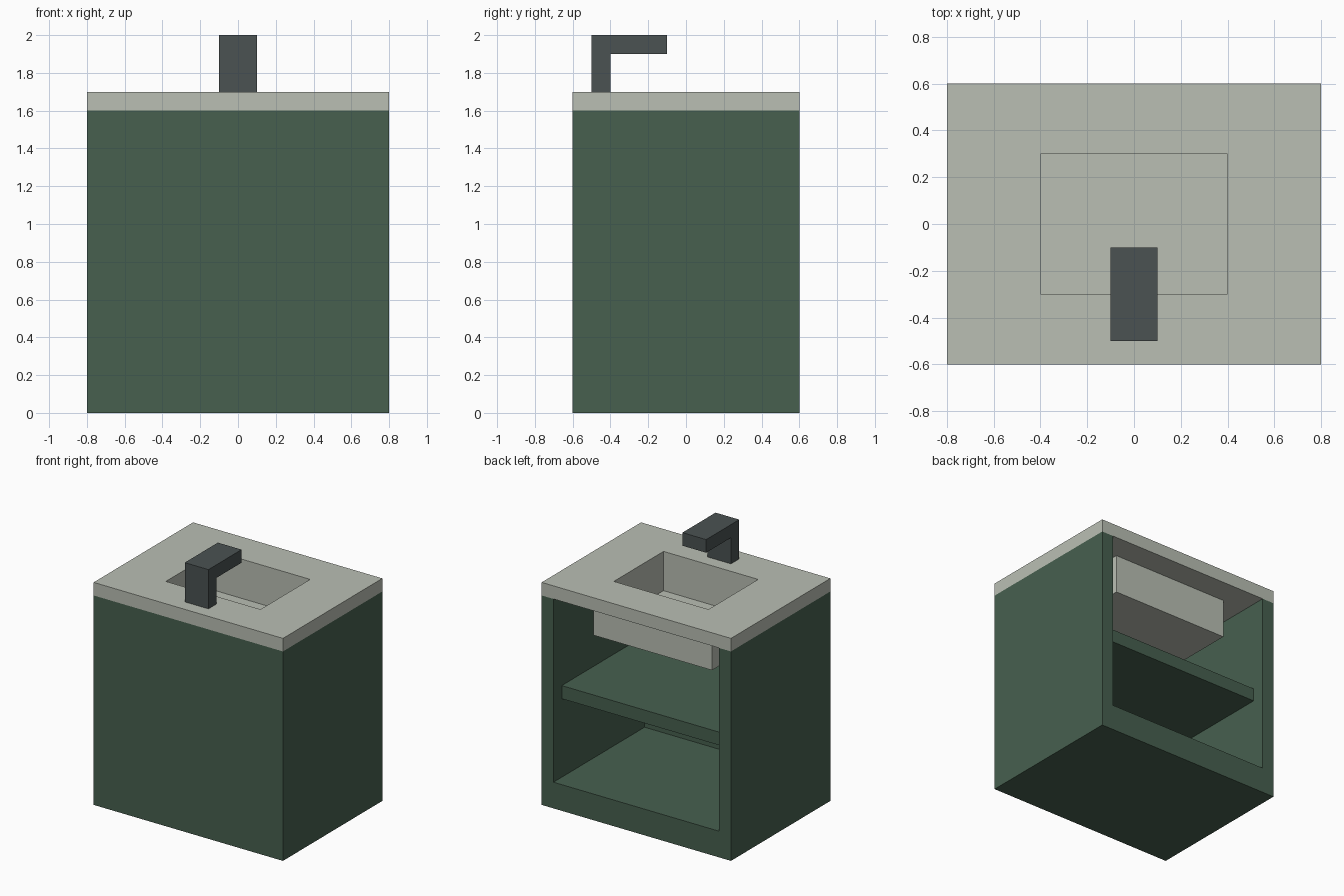
import bpy
import bmesh
from mathutils import Vector

default = bpy.data.objects.get("Cube")
if default:
    bpy.data.objects.remove(default, do_unlink=True)


def material(name, rgb):
    mat = bpy.data.materials.new(name)
    mat.use_nodes = True
    mat.diffuse_color = (*rgb, 1)
    mat.node_tree.nodes["Principled BSDF"].inputs["Base Color"].default_value = (*rgb, 1)
    return mat


green = material("cabinet green", (0.063, 0.117, 0.078))
stone = material("pale stone", (0.491, 0.521, 0.456))
metal = material("dark metal", (0.069, 0.084, 0.084))


def add_object(name, bm, mat):
    bmesh.ops.recalc_face_normals(bm, faces=bm.faces)
    mesh = bpy.data.meshes.new(name)
    bm.to_mesh(mesh)
    bm.free()
    mesh.materials.append(mat)
    obj = bpy.data.objects.new(name, mesh)
    bpy.context.scene.collection.objects.link(obj)
    return obj


def box(name, low, high, mat):
    """Box spanning two opposite corners."""
    low, high = Vector(low), Vector(high)
    bm = bmesh.new()
    bmesh.ops.create_cube(bm, size=1)
    for v in bm.verts:
        v.co = (low + high) / 2 + v.co * (high - low)
    return add_object(name, bm, mat)


def combine(obj, other, operation):
    """Apply a boolean and discard the helper."""
    mod = obj.modifiers.new(operation, 'BOOLEAN')
    mod.operation = operation
    mod.solver = 'EXACT'
    mod.object = other
    bpy.context.view_layer.objects.active = obj
    bpy.ops.object.modifier_apply(modifier=mod.name)
    bpy.data.objects.remove(other, do_unlink=True)


# Cabinet body, open at the back and under the worktop
cabinet = box("cabinet_body", (-0.8, -0.6, 0), (0.8, 0.6, 1.6), green)
cavity = box("cavity_cutter", (-0.7, -0.5, 0.2), (0.7, 0.8, 1.8), green)
combine(cabinet, cavity, 'DIFFERENCE')

# Inner shelf, set back from the opening
box("shelf", (-0.7, -0.5, 0.8), (0.7, 0.5, 0.9), green)

# Worktop with the sink basin hanging below it
worktop = box("worktop_with_basin", (-0.8, -0.6, 1.6), (0.8, 0.6, 1.7), stone)
basin = box("basin_shell", (-0.5, -0.4, 1.3), (0.5, 0.4, 1.65), stone)
combine(worktop, basin, 'UNION')
bowl = box("bowl_cutter", (-0.4, -0.3, 1.4), (0.4, 0.3, 1.9), stone)
combine(worktop, bowl, 'DIFFERENCE')

# Faucet: an L-shaped side profile extruded across its width
profile = [(-0.5, 1.7), (-0.4, 1.7), (-0.4, 1.9), (-0.1, 1.9), (-0.1, 2), (-0.5, 2)]
bm = bmesh.new()
side = bm.faces.new([bm.verts.new((-0.1, y, z)) for y, z in profile])
extruded = bmesh.ops.extrude_face_region(bm, geom=[side], use_keep_orig=True)
moved = [g for g in extruded["geom"] if isinstance(g, bmesh.types.BMVert)]
bmesh.ops.translate(bm, verts=moved, vec=(0.2, 0, 0))
add_object("faucet", bm, metal)
